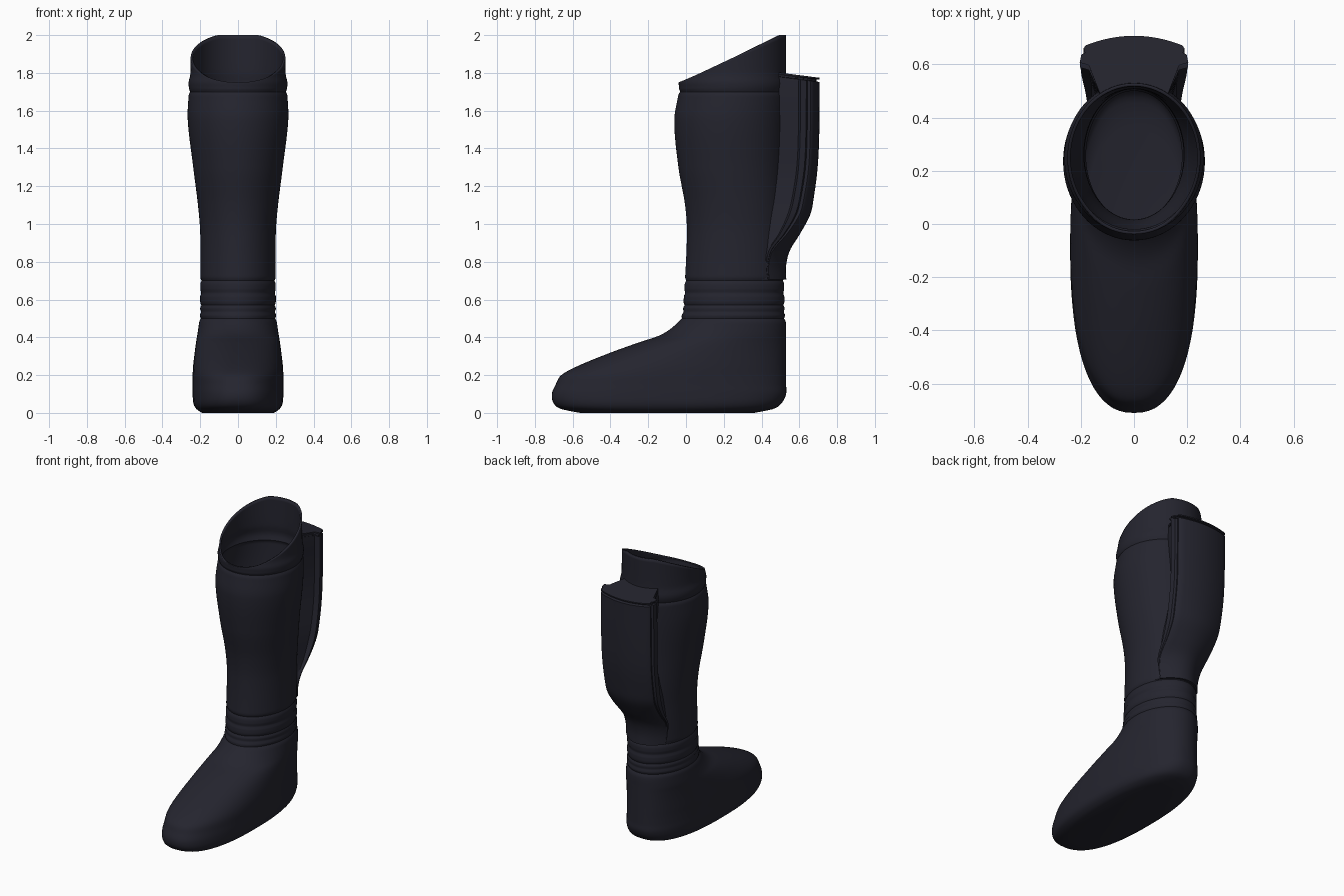
import bpy, bmesh, math

if "Cube" in bpy.data.objects:
    bpy.data.objects.remove(bpy.data.objects["Cube"])

leather = bpy.data.materials.new("dark navy leather")
leather.use_nodes = True
COLOUR = (0.018, 0.018, 0.028, 1)
leather.diffuse_color = COLOUR
bsdf = leather.node_tree.nodes["Principled BSDF"]
bsdf.inputs["Base Color"].default_value = COLOUR
bsdf.inputs["Roughness"].default_value = 0.7

# Boot outline: height, front y, back y, half width
BOOT = [(0, -.56, .36, .19), (.02, -.66, .46, .22), (.05, -.70, .505, .236),
        (.1, -.71, .53, .24), (.15, -.69, .53, .24), (.2, -.66, .53, .24),
        (.245, -.58, .53, .238), (.315, -.41, .53, .23), (.373, -.25, .53, .222),
        (.41, -.14, .53, .216), (.463, -.06, .53, .208), (.51, -.025, .525, .203),
        (.64, -.01, .52, .2), (.95, .005, .52, .2), (1.1, -.005, .52, .212),
        (1.3, -.04, .52, .237), (1.55, -.062, .53, .266), (1.7, -.038, .535, .26),
        (1.8, -.03, .53, .252), (2, -.03, .53, .25)]
GROOVES = (.5, .535, .57, .635, .7, 1.7)
SEGMENTS = 72


def sample(table, z):
    """Smooth interpolation of a table by its first column."""
    def slope(i, c):
        a, b = table[max(i - 1, 0)], table[min(i + 1, len(table) - 1)]
        return (b[c] - a[c]) / (b[0] - a[0])
    i = max(k for k in range(len(table) - 1) if table[k][0] <= z + 1e-9)
    p, q = table[i], table[i + 1]
    h = q[0] - p[0]
    t = (z - p[0]) / h
    return [(2*t**3 - 3*t**2 + 1) * p[c] + (t**3 - 2*t**2 + t) * h * slope(i, c)
            + (3*t**2 - 2*t**3) * q[c] + (t**3 - t**2) * h * slope(i + 1, c)
            for c in range(1, len(p))]


def boot_ring(z):
    """Superellipse slice, boxier at the foot, pinched at the seams."""
    front, back, half = sample(BOOT, z)
    pinch = sum(.007 * math.exp(-((z - g) / .009) ** 2) for g in GROOVES)
    pinch -= .006 * math.exp(-((z - 1.75) / .025) ** 2)
    power = 2 / (2.5 - .5 * min(z / .5, 1))
    points = []
    for k in range(SEGMENTS):
        a = math.tau * k / SEGMENTS
        c, s = math.cos(a), math.sin(a)
        x = math.copysign(abs(c) ** power, c) * (half - pinch)
        y = (front + back) / 2 + math.copysign(abs(s) ** power, s) * ((back - front) / 2 - pinch)
        points.append((x, y, z))
    return points


def loft(bm, rows, closed):
    grid = [[bm.verts.new(p) for p in row] for row in rows]
    n = len(grid[0])
    for low, high in zip(grid, grid[1:]):
        for k in range(n if closed else n - 1):
            m = (k + 1) % n
            bm.faces.new((low[k], low[m], high[m], high[k]))
    return grid


def finish(bm, name):
    mesh = bpy.data.meshes.new(name)
    bm.to_mesh(mesh)
    bm.free()
    mesh.materials.append(leather)
    obj = bpy.data.objects.new(name, mesh)
    bpy.context.collection.objects.link(obj)
    bpy.ops.object.select_all(action='DESELECT')
    obj.select_set(True)
    bpy.context.view_layer.objects.active = obj
    bpy.ops.object.shade_smooth_by_angle(angle=math.radians(40))
    return obj


# Foot and shaft, ending in a collar cut on a slant that rises to the back
rows = [boot_ring(k / 100) for k in range(171)]
STEPS = 14
for k in range(1, STEPS + 1):
    f = k / STEPS
    row = []
    for i, (x, y, z) in enumerate(boot_ring(1.7)):
        rim = min(2, 1.75 + .25 * (y + .03) / .53)
        height = 1.7 + f * (rim - 1.7)
        row.append(boot_ring(height)[i])
    rows.append(row)
bm = bmesh.new()
grid = loft(bm, rows, True)
bm.faces.new(grid[0][::-1])
boot = finish(bm, "boot_shell")
wall = boot.modifiers.new("wall", 'SOLIDIFY')
wall.thickness = .012
wall.offset = -1

# Calf guard: height, back y, half width, back curve depth, lip size, inner y
GUARD = [(.705, .531, .15, .09, .1, .37), (.78, .53, .155, .09, .2, .41),
         (.86, .55, .163, .085, .4, .425), (.95, .605, .168, .06, .7, .435),
         (1.05, .658, .173, .045, 1, .45), (1.13, .675, .177, .04, 1, .465),
         (1.3, .697, .18, .036, 1, .485), (1.5, .706, .182, .036, 1, .495),
         (1.76, .708, .182, .036, 1, .49)]


def guard_row(z, inset=0):
    back, w, depth, lip, inner = sample(GUARD, min(z, 1.76))
    back -= inset
    front, heel, half = sample(BOOT, z)
    t = (inner - (front + heel) / 2) / ((heel - front) / 2)
    root = half * math.sqrt(1 - t * t) - .004
    edge = back - depth
    side = [(root, inner), (w - .012 * lip, edge - .075 * lip),
            (w + .022 * lip, edge - .065 * lip), (w + .016 * lip, edge - .035 * lip),
            (w + .002 * lip, edge - .028 * lip), (w + .008 * lip, edge - .012 * lip)]
    arc = [(w * k / 6, back - depth * (k / 6) ** 2) for k in range(6, -7, -1)]
    outline = side + arc + [(-x, y) for x, y in reversed(side)]
    tilt = .13 * min(max((z - 1.6) / .15, 0), 1)
    return [(x, y, z + tilt * (.7 - y)) for x, y in outline]


levels = [.705 + k * (1.752 - .705) / 44 for k in range(45)]
rows = [guard_row(z) for z in levels]
rows += [guard_row(z, i) for z, i in ((1.754, .018), (1.764, .018), (1.767, 0), (1.775, 0))]
# Tuck the bottom hem against the shaft
hem = [(x * .94, .26 + (y - .26) * .94, z) for x, y, z in rows[0]]
bm = bmesh.new()
grid = loft(bm, [hem] + rows, False)
# Top cap, following the back of the shaft
top = grid[-1]
front, heel, half = sample(BOOT, 1.8)
reach = abs(top[0].co.x)
curve = []
for k in (-.6, 0, .6):
    x = reach * k
    y = (front + heel) / 2 + (heel - front) / 2 * math.sqrt(1 - (x / half) ** 2) - .004
    curve.append(bm.verts.new((x, y, 1.775 + .13 * (.7 - y))))
bm.faces.new(top + curve)
finish(bm, "calf_guard")
